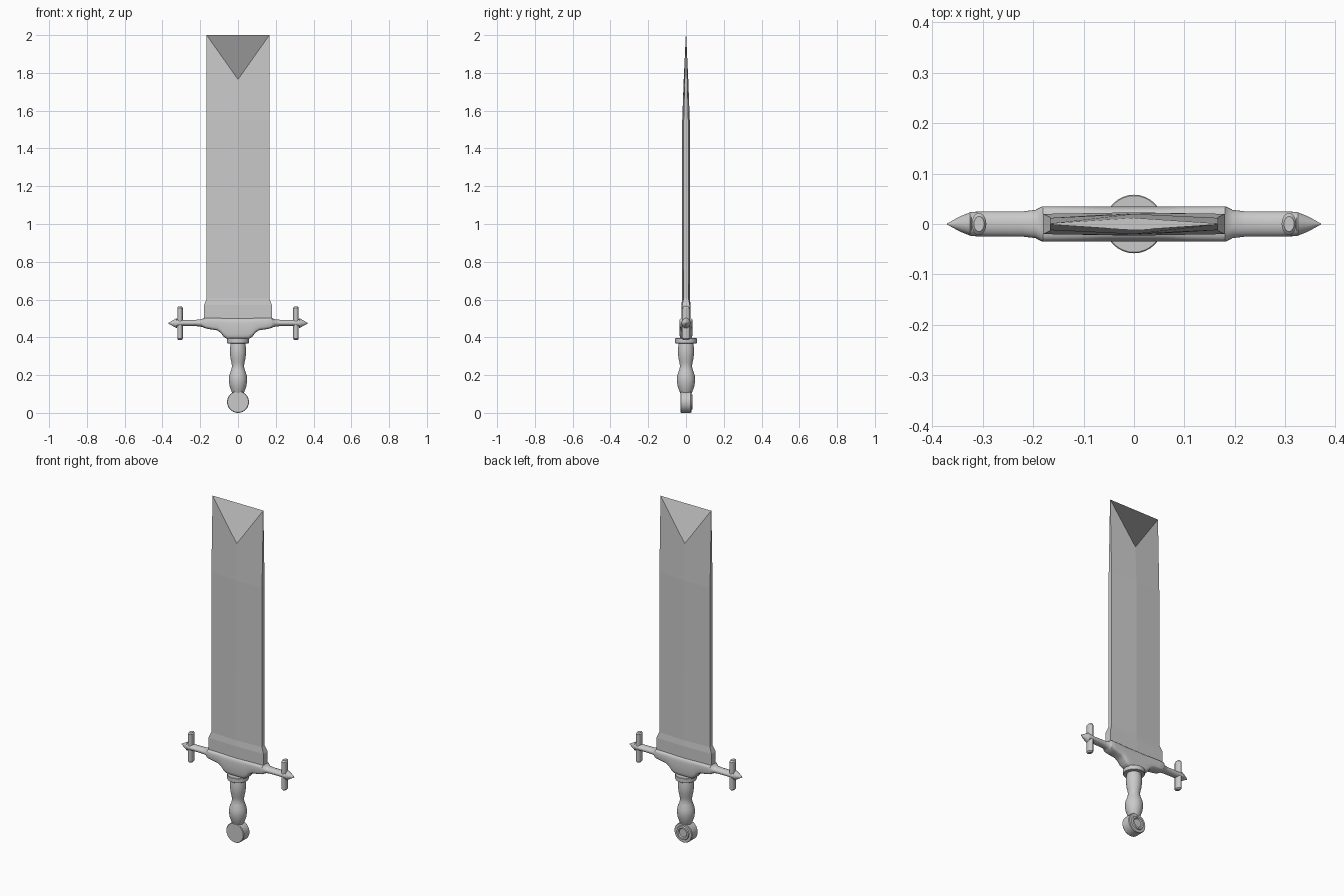
import bpy, bmesh, math
from mathutils import Matrix

if "Cube" in bpy.data.objects:
    bpy.data.objects.remove(bpy.data.objects["Cube"])

steel = bpy.data.materials.new("grey steel")
steel.diffuse_color = (0.588, 0.588, 0.588, 1)
steel.use_nodes = True
steel.node_tree.nodes["Principled BSDF"].inputs["Base Color"].default_value = steel.diffuse_color


def loft(name, rings, smooth=30):
    """Skin closed rings of points, cap both ends."""
    bm = bmesh.new()
    loops = [[bm.verts.new(p) for p in r] for r in rings]
    n = len(loops[0])
    for a, b in zip(loops, loops[1:]):
        for i in range(n):
            j = (i + 1) % n
            bm.faces.new((a[i], a[j], b[j], b[i]))
    bm.faces.new(loops[0][::-1])
    bm.faces.new(loops[-1])
    bmesh.ops.recalc_face_normals(bm, faces=bm.faces)
    me = bpy.data.meshes.new(name)
    bm.to_mesh(me)
    bm.free()
    me.materials.append(steel)
    ob = bpy.data.objects.new(name, me)
    bpy.context.collection.objects.link(ob)
    if smooth:
        bpy.ops.object.select_all(action='DESELECT')
        ob.select_set(True)
        bpy.context.view_layer.objects.active = ob
        bpy.ops.object.shade_smooth_by_angle(angle=math.radians(smooth))
    return ob


def lathe(name, profile, matrix=Matrix(), sy=1.0, n=32):
    """Turn (radius, height) pairs around z."""
    ts = [2 * math.pi * i / n for i in range(n)]
    ob = loft(name, [[(r * math.cos(t), sy * r * math.sin(t), h) for t in ts]
                     for r, h in profile])
    ob.data.transform(matrix)
    return ob


# Blade: six-point sections, forked tip
def section(w, edge, mid, z, zmid=None):
    m = z if zmid is None else zmid
    return [(-w, -edge, z), (0, -mid, m), (w, -edge, z),
            (w, edge, z), (0, mid, m), (-w, edge, z)]


loft("blade", [section(0.18, 0.020, 0.023, 0.48),
               section(0.18, 0.020, 0.023, 0.57),
               section(0.166, 0.013, 0.022, 0.605),
               section(0.166, 0.012, 0.020, 1.55),
               section(0.166, 0.001, 0.012, 2.0, 1.765)], smooth=0)

# Cross guard: (x, bottom, top, half depth, squareness), mirrored
half = [(0.03, .388, .503, .035, 4), (0.055, .390, .503, .035, 4),
        (0.075, .402, .503, .035, 4), (0.09, .422, .503, .035, 4),
        (0.11, .437, .503, .035, 4), (0.15, .443, .503, .035, 4),
        (0.18, .450, .503, .035, 4), (0.184, .453, .500, .034, 3),
        (0.195, .456, .496, .028, 2), (0.22, .459, .493, .025, 2),
        (0.29, .460, .492, .025, 2), (0.322, .456, .496, .024, 2),
        (0.325, .448, .502, .023, 2), (0.345, .460, .490, .015, 2),
        (0.37, .474, .476, .001, 2)]


def guard_ring(x, lo, hi, hy, p, n=24):
    pts = []
    for i in range(n):
        t = 2 * math.pi * i / n
        c, s = math.cos(t), math.sin(t)
        y = math.copysign(abs(c) ** (2 / p), c) * hy
        z = math.copysign(abs(s) ** (2 / p), s) * (hi - lo) / 2
        pts.append((x, y, (hi + lo) / 2 + z))
    return pts


loft("cross_guard", [guard_ring(-h[0], *h[1:]) for h in reversed(half)]
     + [guard_ring(*h) for h in half])

# Upright bars at the guard ends
for side, label in ((-1, "left"), (1, "right")):
    lathe("guard_bar_" + label,
          [(.010, .387), (.0145, .393), (.0145, .556), (.010, .563)],
          Matrix.Translation((side * 0.307, 0, 0)), sy=1.5, n=20)

# Collar and turned grip
lathe("collar", [(.056, .368), (.058, .370), (.058, .394), (.056, .396)])
lathe("grip", [(.030, .105), (.036, .118), (.045, .145), (.049, .175), (.046, .200),
               (.037, .225), (.032, .245), (.034, .265), (.040, .290),
               (.043, .320), (.042, .345), (.038, .372)])

# Disc pommel, raised ring on its back face
lathe("pommel", [(.055, -.030), (.058, -.026), (.058, .024), (.055, .028), (.041, .028),
                 (.038, .035), (.028, .035), (.024, .028), (.010, .028)],
      Matrix.Translation((0, 0, 0.058)) @ Matrix.Rotation(-math.pi / 2, 4, 'X'))
